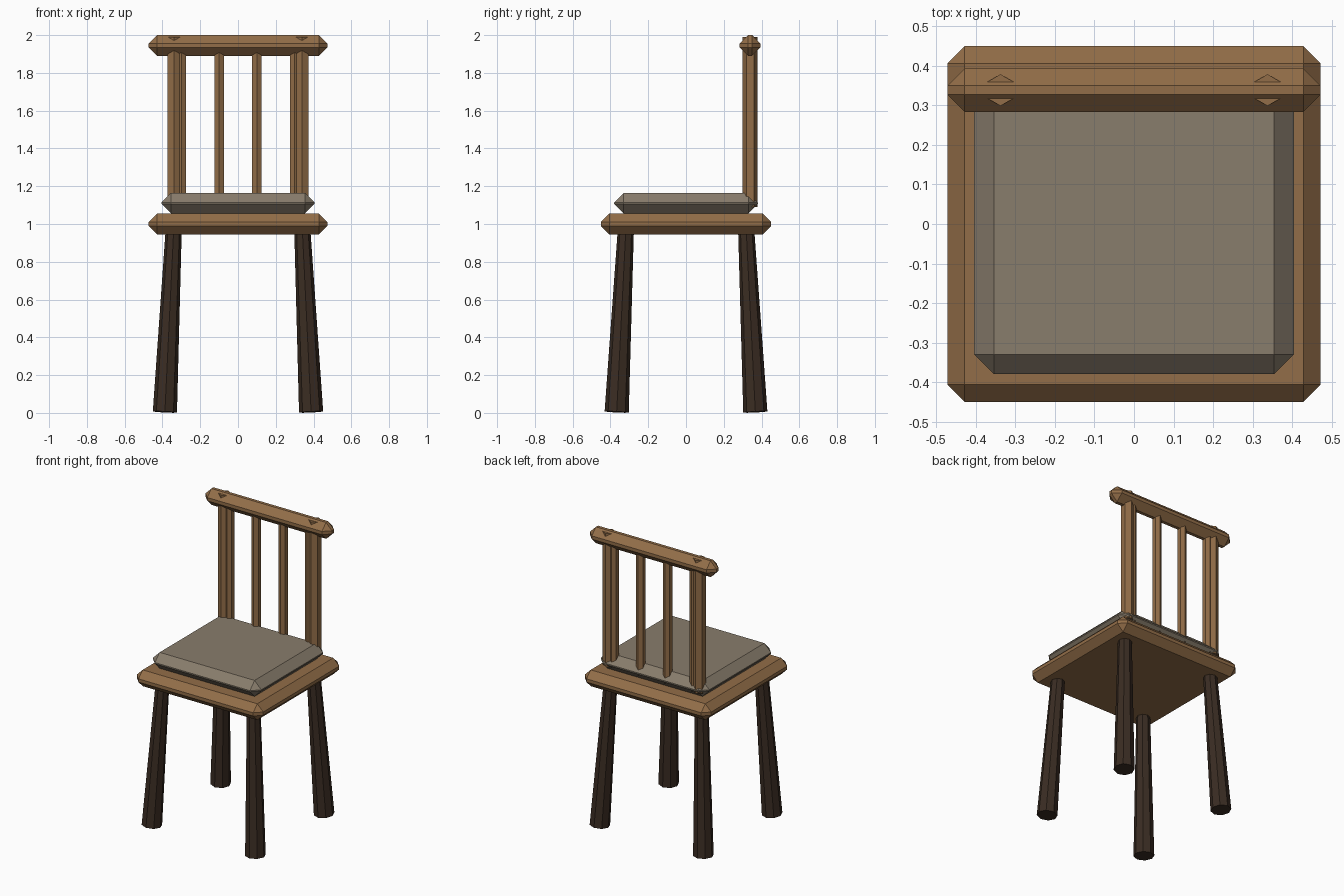
import bpy, bmesh
from mathutils import Vector

if "Cube" in bpy.data.objects:
    bpy.data.objects.remove(bpy.data.objects["Cube"])


def material(name, rgb):
    m = bpy.data.materials.new(name)
    m.diffuse_color = (*rgb, 1)
    m.use_nodes = True
    m.node_tree.nodes["Principled BSDF"].inputs["Base Color"].default_value = m.diffuse_color
    return m


WOOD = material("warm_wood", (0.29, 0.155, 0.065))
DARK = material("dark_wood", (0.042, 0.025, 0.016))
CLOTH = material("cushion_cloth", (0.25, 0.205, 0.15))


def finish(name, bm, mat):
    bmesh.ops.recalc_face_normals(bm, faces=bm.faces)
    me = bpy.data.meshes.new(name)
    bm.to_mesh(me)
    bm.free()
    me.materials.append(mat)
    ob = bpy.data.objects.new(name, me)
    bpy.context.collection.objects.link(ob)
    return ob


def chamfered_box(name, size, centre, bevel, mat):
    bm = bmesh.new()
    bmesh.ops.create_cube(bm, size=1)
    bmesh.ops.scale(bm, vec=size, verts=bm.verts)
    bmesh.ops.translate(bm, vec=centre, verts=bm.verts)
    bmesh.ops.bevel(bm, geom=bm.edges[:], offset=bevel, segments=1,
                    profile=0.5, affect='EDGES')
    return finish(name, bm, mat)


def rod(name, a, b, r_a, r_b, sides, mat):
    a, b = Vector(a), Vector(b)
    d = b - a
    bm = bmesh.new()
    bmesh.ops.create_cone(bm, cap_ends=True, segments=sides,
                          radius1=r_a, radius2=r_b, depth=d.length)
    turn = Vector((0, 0, 1)).rotation_difference(d).to_matrix()
    bmesh.ops.rotate(bm, cent=(0, 0, 0), matrix=turn, verts=bm.verts)
    bmesh.ops.translate(bm, vec=(a + b) / 2, verts=bm.verts)
    return finish(name, bm, mat)


# Seat board, cushion and top rail
chamfered_box("seat", (0.945, 0.90, 0.11), (0, 0, 1.0), 0.044, WOOD)
chamfered_box("cushion", (0.81, 0.76, 0.108), (0, 0, 1.11), 0.05, CLOTH)
chamfered_box("top_rail", (0.945, 0.11, 0.11), (0, 0.339, 1.945), 0.044, WOOD)

# Splayed tapering legs
for sy, end in ((-1, "front"), (1, "back")):
    for sx, side in ((-1, "left"), (1, "right")):
        rod(f"{end}_{side}_leg", (sx * 0.387, sy * 0.367, 0.005),
            (sx * 0.339, sy * 0.317, 1.0), 0.064, 0.042, 8, DARK)

# Hexagonal back posts, whose tops just break through the rail
for sx, side in ((-1, "left"), (1, "right")):
    rod(f"{side}_back_post", (sx * 0.338, 0.339, 1.09),
        (sx * 0.338, 0.339, 1.99), 0.04, 0.04, 6, WOOD)

# Thin back spindles
for i, x in enumerate((-0.3, -0.1, 0.1, 0.3)):
    rod(f"back_spindle_{i + 1}", (x, 0.339, 1.09), (x, 0.339, 1.94),
        0.029, 0.029, 6, WOOD)
